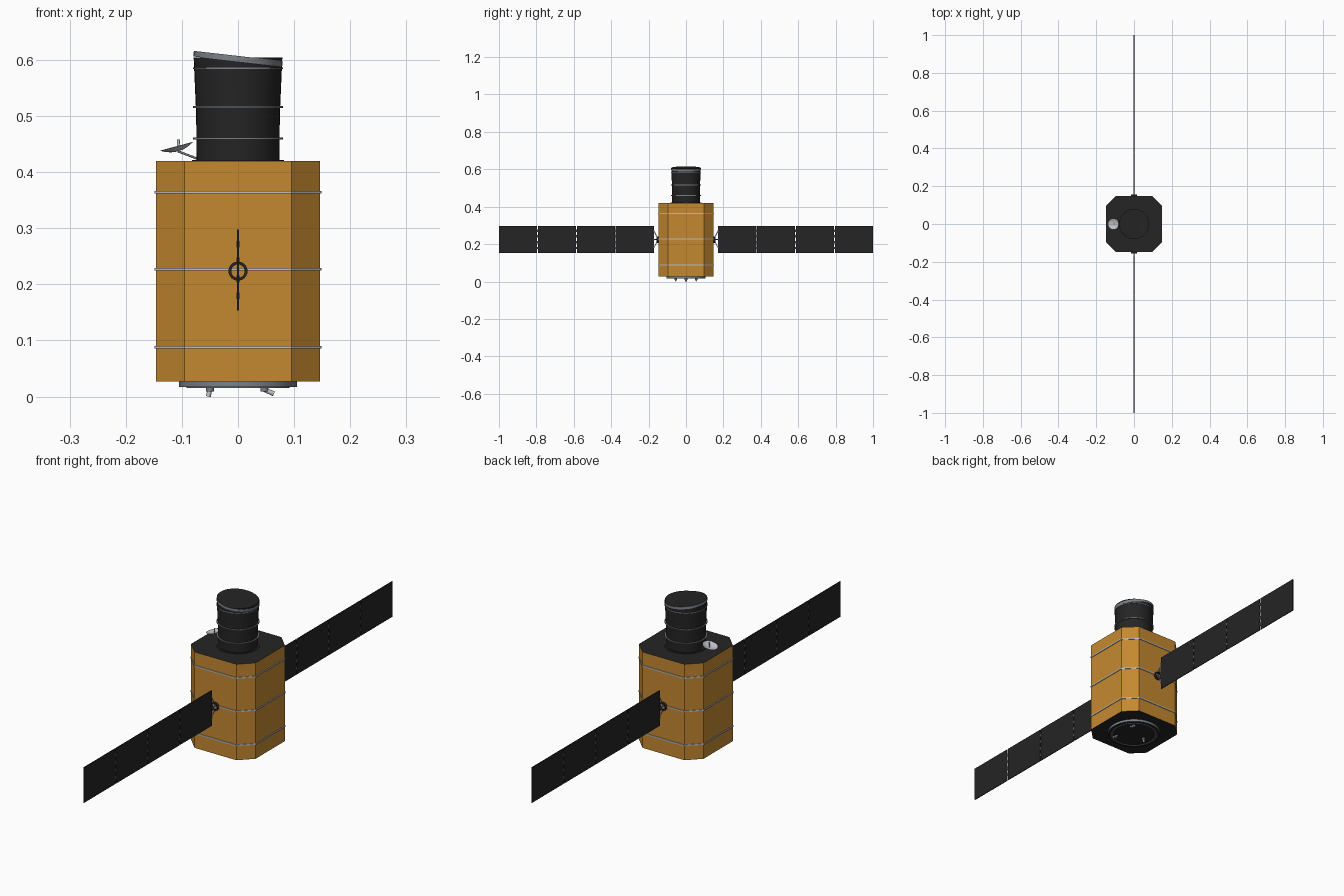
import bpy, bmesh, math
from mathutils import Vector, Matrix

if "Cube" in bpy.data.objects:
    bpy.data.objects.remove(bpy.data.objects["Cube"])


def material(name, r, g, b):
    m = bpy.data.materials.new(name)
    m.use_nodes = True
    m.diffuse_color = (r, g, b, 1)
    m.node_tree.nodes["Principled BSDF"].inputs["Base Color"].default_value = (r, g, b, 1)
    return m


GOLD = material("gold foil", 0.56, 0.25, 0.03)
BLACK = material("matt black", 0.018, 0.018, 0.018)
LIGHT = material("light grey metal", 0.52, 0.53, 0.56)
GREY = material("mid grey metal", 0.2, 0.22, 0.24)


def finish(name, bm, mats, rule=None, smooth=True):
    bmesh.ops.recalc_face_normals(bm, faces=bm.faces)
    if rule:
        for f in bm.faces:
            f.material_index = rule(f)
    mesh = bpy.data.meshes.new(name)
    bm.to_mesh(mesh)
    bm.free()
    for m in mats:
        mesh.materials.append(m)
    ob = bpy.data.objects.new(name, mesh)
    bpy.context.collection.objects.link(ob)
    if smooth:
        bpy.ops.object.select_all(action='DESELECT')
        ob.select_set(True)
        bpy.context.view_layer.objects.active = ob
        bpy.ops.object.shade_smooth_by_angle(angle=math.radians(35))
    return ob


def circle(r, z, n=40):
    return [(r * math.cos(2 * math.pi * i / n), r * math.sin(2 * math.pi * i / n), z)
            for i in range(n)]


def octagon(half, z, flat=0.095):
    pts = [(half, -flat), (half, flat), (flat, half), (-flat, half)]
    return [(x, y, z) for x, y in pts + [(-x, -y) for x, y in pts]]


def loft(name, loops, mats, rule=None, wrap=False, smooth=True, matrix=None):
    """Skin a stack of outlines; wrap joins last to first, else ends are capped."""
    bm = bmesh.new()
    rows = [[bm.verts.new(p) for p in loop] for loop in loops]
    n = len(rows[0])
    for a, b in list(zip(rows, rows[1:])) + ([(rows[-1], rows[0])] if wrap else []):
        for i in range(n):
            j = (i + 1) % n
            bm.faces.new((a[i], a[j], b[j], b[i]))
    if not wrap:
        bm.faces.new(rows[0])
        bm.faces.new(rows[-1])
    if matrix:
        bm.transform(matrix)
    return finish(name, bm, mats, rule, smooth)


def hoop(name, outline, inner, outer, z, height, mat, matrix=None):
    lo, hi = z - height / 2, z + height / 2
    return loft(name, [outline(inner, lo), outline(outer, lo), outline(outer, hi),
                       outline(inner, hi)], [mat], wrap=True, matrix=matrix)


def rod(name, a, b, r1, mat, r2=None, n=16):
    a, b = Vector(a), Vector(b)
    turn = (b - a).to_track_quat('Z', 'Y').to_matrix().to_4x4()
    return loft(name, [circle(r1, 0, n), circle(r2 or r1, (b - a).length, n)], [mat],
                matrix=Matrix.Translation(a) @ turn)


def box(name, centre, size, mat):
    bm = bmesh.new()
    bmesh.ops.create_cube(bm, size=1)
    bm.transform(Matrix.Translation(centre) @ Matrix.Diagonal((*size, 1)))
    return finish(name, bm, [mat], smooth=False)


def ends_black(f):
    return 1 if abs(f.normal.z) > 0.9 else 0


# Main body and its straps
loft("body", [octagon(0.146, 0.027), octagon(0.146, 0.42)], [GOLD, BLACK],
     ends_black, smooth=False)
for i, z in enumerate((0.088, 0.227, 0.364)):
    hoop(f"body_strap_{i}", octagon, 0.145, 0.149, z, 0.005, LIGHT)

# Telescope tube with hoops
loft("tube", [circle(0.074, 0.415), circle(0.0745, 0.5), circle(0.079, 0.604)], [BLACK])
hoop("tube_base_ring", circle, 0.07, 0.082, 0.4205, 0.003, BLACK)
for i, z in enumerate((0.46, 0.516, 0.585)):
    hoop(f"tube_hoop_{i}", circle, 0.073, 0.080, z, 0.003, GREY)

# Tilted lid with a black top
tilt = Matrix.Translation((0, 0, 0.602)) @ Matrix.Rotation(math.radians(6.5), 4, 'Y')
loft("lid", [circle(0.0797, -0.005), circle(0.0797, 0.005)], [GREY, BLACK],
     lambda f: 1 if f.normal.z > 0.9 else 0, matrix=tilt)

# Dish antenna: thin bowl, feed and arm
place = Matrix.Translation((-0.107, 0, 0.437)) @ Matrix.Rotation(math.radians(-15), 4, 'Y')
steps = [i / 6 for i in range(1, 7)]
bowl = [circle(0.03 * t, 0.009 * t * t, 24) for t in steps]
inside = [circle(0.03 * t, 0.001 + 0.0085 * t * t, 24) for t in reversed(steps)]
loft("dish", bowl + inside, [LIGHT], matrix=place)
rod("dish_feed", (-0.107, 0, 0.437), (-0.106, 0, 0.458), 0.0025, LIGHT)
rod("dish_arm", (-0.107, 0, 0.437), (-0.07, 0, 0.423), 0.002, GREY)

# Base plate and three swivelling nozzles
loft("base_plate", [circle(0.105, 0.017), circle(0.105, 0.028)], [GREY, BLACK], ends_black)
hoop("base_ring", circle, 0.088, 0.092, 0.0165, 0.002, GREY)
for i, (x, y, dx) in enumerate(((-0.05, 0, -0.003), (0.047, 0.055, 0.017),
                                (0.047, -0.055, 0.017))):
    rod(f"nozzle_mount_{i}", (x, y, 0.009), (x, y, 0.018), 0.007, GREY)
    drop = 0.0 if i == 0 else 0.005
    rod(f"nozzle_{i}", (x, y, 0.012), (x + dx, y, drop), 0.004, LIGHT, 0.0045)

# Solar wings, one on each side
START, LENGTH, GAP, MID = 0.172, 0.828, 0.004, 0.2255
STEP = (LENGTH + GAP) / 4
for side, s in (("front", -1), ("back", 1)):
    # Hollow hub
    aim = Matrix.Translation((0, s * 0.151, MID - 0.002)) @ Matrix.Rotation(math.pi / 2, 4, 'X')
    hoop(f"{side}_hub", lambda r, z: circle(r, z, 24), 0.012, 0.017, 0, 0.011, BLACK, aim)
    rod(f"{side}_axle", (0, s * 0.145, MID), (0, s * START, MID), 0.0025, GREY)
    # Forked yoke
    for name, d in (("lower", -1), ("upper", 1)):
        rod(f"{side}_{name}_yoke_arm", (0, s * 0.155, MID + d * 0.013),
            (0, s * (START + 0.001), MID + d * 0.048), 0.002, LIGHT)
    box(f"{side}_yoke_bar", (0, s * 0.1715, MID), (0.003, 0.003, 0.1), GREY)
    for i in range(4):
        y = START + i * STEP
        box(f"{side}_panel_{i}", (0, s * (y + (STEP - GAP) / 2), MID),
            (0.003, STEP - GAP, 0.145), BLACK)
        # Hinges towards the next panel
        for k, z in enumerate((-0.046, -0.016, 0.016, 0.046) if i < 3 else ()):
            y2 = s * (y + STEP - GAP / 2)
            rod(f"{side}_hinge_{i}_{k}", (0, y2, MID + z - 0.006),
                (0, y2, MID + z + 0.006), 0.0024, GREY, n=10)
